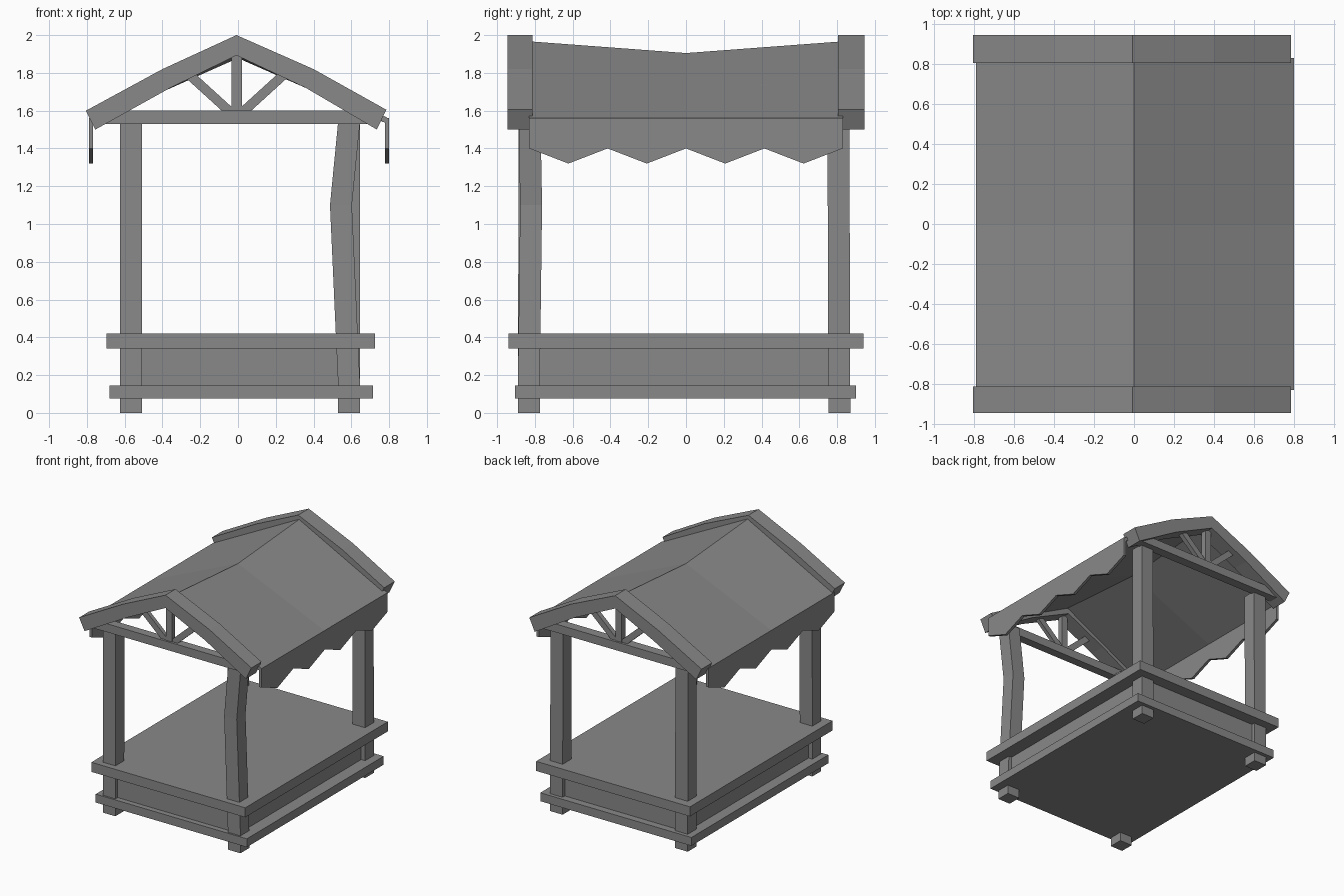
import bpy, bmesh
from mathutils import Vector

cube = bpy.data.objects.get("Cube")
if cube:
    bpy.data.objects.remove(cube, do_unlink=True)

grey = bpy.data.materials.new("plain grey")
grey.use_nodes = True
COLOUR = (0.25, 0.25, 0.25, 1)
grey.diffuse_color = COLOUR
grey.node_tree.nodes["Principled BSDF"].inputs["Base Color"].default_value = COLOUR


def finish(name, bm):
    bmesh.ops.recalc_face_normals(bm, faces=bm.faces)
    mesh = bpy.data.meshes.new(name)
    bm.to_mesh(mesh)
    bm.free()
    mesh.materials.append(grey)
    obj = bpy.data.objects.new(name, mesh)
    bpy.context.collection.objects.link(obj)
    return obj


def loft(name, rings):
    """Closed solid through matching rings of points."""
    bm = bmesh.new()
    loops = [[bm.verts.new(p) for p in ring] for ring in rings]
    n = len(loops[0])
    for a, b in zip(loops, loops[1:]):
        for i in range(n):
            j = (i + 1) % n
            bm.faces.new((a[i], a[j], b[j], b[i]))
    bm.faces.new(loops[0])
    bm.faces.new(loops[-1])
    return finish(name, bm)


def box(name, x0, x1, y0, y1, z0, z1):
    return loft(name, [[(x0, y0, z), (x1, y0, z), (x1, y1, z), (x0, y1, z)]
                       for z in (z0, z1)])


def prism_y(name, profile, y0, y1):
    return loft(name, [[(x, y, z) for x, z in profile] for y in (y0, y1)])


def post(name, stations):
    """Square post through centre points (x, y, z)."""
    h = 0.058
    return loft(name, [[(x - h, y - h, z), (x + h, y - h, z),
                        (x + h, y + h, z), (x - h, y + h, z)]
                       for x, y, z in stations])


def brace(name, start, end, width, y0, y1):
    a, b = Vector(start), Vector(end)
    side = (b - a).orthogonal().normalized() * width / 2
    prism_y(name, [a + side, b + side, b - side, a - side], y0, y1)


# Base: two slabs with a recessed box between
box("lower_slab", -0.68, 0.715, -0.905, 0.90, 0.075, 0.145)
box("base_panels", -0.59, 0.61, -0.86, 0.84, 0.14, 0.345)
box("counter_slab", -0.695, 0.725, -0.94, 0.94, 0.34, 0.42)

# Corner posts, the front left one bent
TOP = 1.54
post("front_left_post", [(0.588, -0.832, 0), (0.588, -0.832, 0.15),
                         (0.545, -0.82, 1.1), (0.588, -0.828, TOP)])
post("front_right_post", [(-0.567, -0.832, 0), (-0.567, -0.828, TOP)])
post("back_left_post", [(0.588, 0.812, 0), (0.588, 0.807, TOP)])
post("back_right_post", [(-0.567, 0.812, 0), (-0.565, 0.807, TOP)])

# Gable trusses
rafters = [(-0.755, 1.50), (-0.805, 1.60), (-0.40, 1.82), (-0.008, 2.0),
           (0.40, 1.82), (0.785, 1.605), (0.735, 1.50),
           (0.36, 1.72), (-0.008, 1.893), (-0.36, 1.72)]
for end, y0, y1 in (("front", -0.945, -0.812), ("back", 0.805, 0.945)):
    prism_y(end + "_rafters", rafters, y0, y1)
    t0, t1 = y0 + 0.03, y1 - 0.03
    box(end + "_tie_beam", -0.70, 0.70, t0, t1, 1.53, 1.60)
    box(end + "_king_post", -0.035, 0.02, t0 + 0.015, t1 - 0.015, 1.59, 1.91)
    for side, s in (("left", 1), ("right", -1)):
        brace(end + "_" + side + "_brace", (s * 0.03 - 0.008, 1.59),
              (s * 0.25 - 0.008, 1.79), 0.05, t0 + 0.02, t1 - 0.02)

# Sagging roof sheet
rings = []
for y, ridge in ((-0.83, 1.967), (0, 1.905), (0.83, 1.967)):
    rings.append([(-0.785, y, 1.56), (0, y, ridge), (0.795, y, 1.56),
                  (0.78, y, 1.535), (0, y, ridge - 0.027), (-0.77, y, 1.535)])
loft("roof", rings)

# Zigzag valances under both eaves
TEETH = 4
STEP = 1.66 / (2 * TEETH)
zigzag = [(-0.83 + i * STEP, 1.32 if i % 2 else 1.40) for i in range(2 * TEETH + 1)]
outline = zigzag + [(0.83, 1.56), (-0.83, 1.56)]
for side, x0, x1 in (("left", 0.777, 0.80), ("right", -0.79, -0.767)):
    loft(side + "_valance", [[(x, y, z) for y, z in outline] for x in (x0, x1)])
